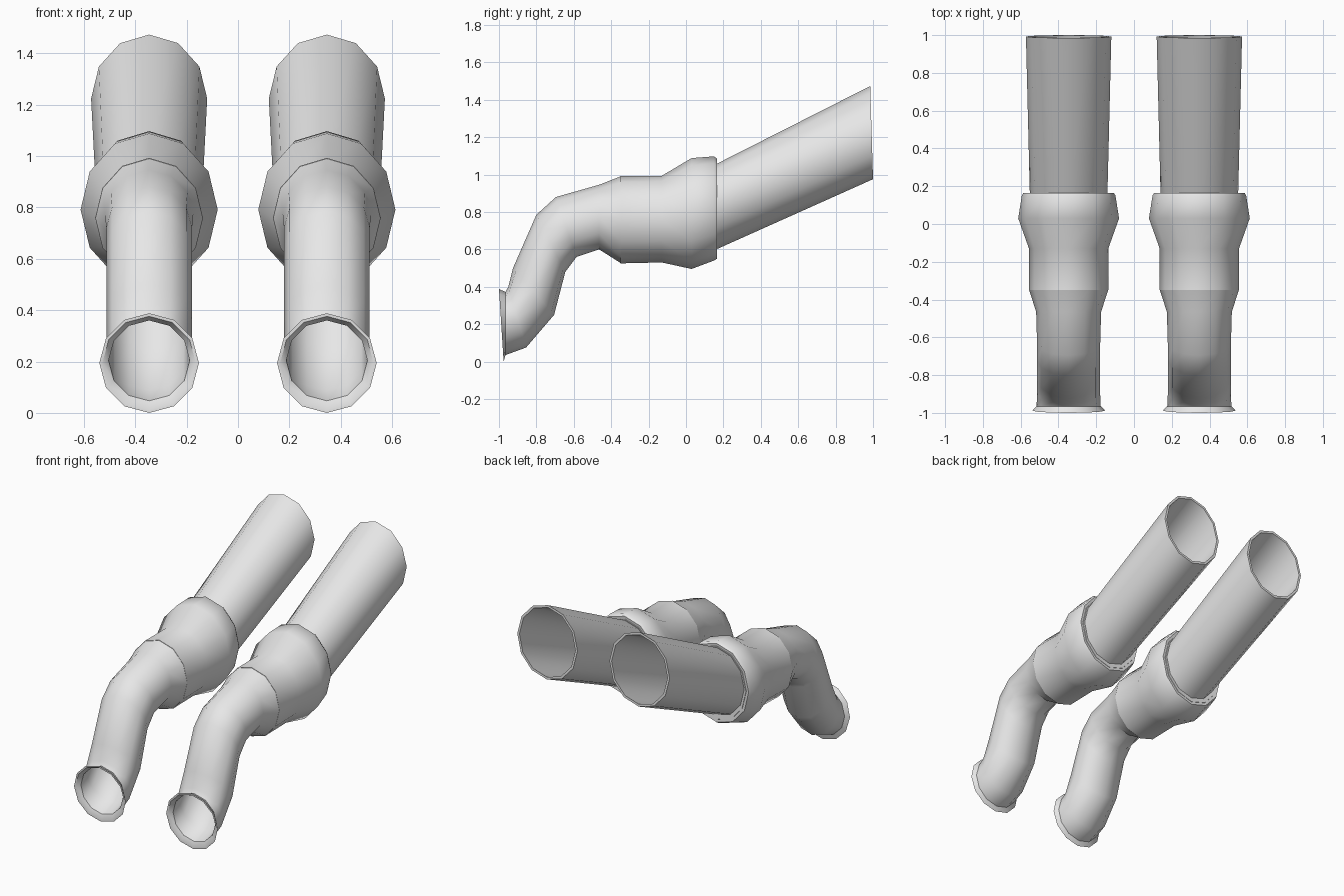
import bpy, bmesh
from math import sin, cos, tau, radians
from mathutils import Vector

SIDES = 12
CENTRE_X = 0.346

cube = bpy.data.objects.get("Cube")
if cube:
    bpy.data.objects.remove(cube, do_unlink=True)

metal = bpy.data.materials.new("light grey metal")
metal.use_nodes = True
grey = (0.8, 0.8, 0.8, 1)
metal.diffuse_color = grey
metal.node_tree.nodes["Principled BSDF"].inputs["Base Color"].default_value = grey


def ring(bm, x, top, bottom, half_width, wall=0):
    """Elliptical ring spanning a top and bottom (y, z) point."""
    top, bottom = Vector((x, *top)), Vector((x, *bottom))
    mid, up = (top + bottom) / 2, (top - bottom) / 2
    up = up * (1 - wall / up.length)
    side = Vector((half_width - wall, 0, 0))
    angles = [tau * i / SIDES for i in range(SIDES)]
    return [bm.verts.new(mid + up * cos(a) + side * sin(a)) for a in angles]


def tube(name, x, sections, wall):
    """Hollow pipe lofted through the sections, with an inner lining."""
    bm = bmesh.new()
    loops = [ring(bm, x, *s) for s in sections]
    loops += [ring(bm, x, *s, wall) for s in reversed(sections)]
    for a, b in zip(loops, loops[1:] + loops[:1]):
        for i in range(SIDES):
            j = (i + 1) % SIDES
            bm.faces.new((a[i], a[j], b[j], b[i]))
    bmesh.ops.recalc_face_normals(bm, faces=bm.faces)
    mesh = bpy.data.meshes.new(name)
    bm.to_mesh(mesh)
    bm.free()
    mesh.materials.append(metal)
    obj = bpy.data.objects.new(name, mesh)
    bpy.context.collection.objects.link(obj)
    bpy.ops.object.select_all(action='DESELECT')
    obj.select_set(True)
    bpy.context.view_layer.objects.active = obj
    bpy.ops.object.shade_smooth_by_angle(angle=radians(42))


# Sections: top (y, z), bottom (y, z), half width
front_pipe = [
    ((-1.0, 0.388), (-0.975, 0.0), 0.194),
    ((-0.965, 0.372), (-0.965, 0.035), 0.17),
    ((-0.95, 0.40), (-0.855, 0.075), 0.167),
    ((-0.925, 0.50), (-0.705, 0.25), 0.167),
    ((-0.80, 0.785), (-0.645, 0.48), 0.167),
    ((-0.695, 0.88), (-0.585, 0.56), 0.167),
    ((-0.465, 0.945), (-0.465, 0.60), 0.172),
    ((-0.35, 0.99), (-0.35, 0.527), 0.209),
]
muffler = [
    ((-0.35, 0.993), (-0.35, 0.525), 0.21),
    ((-0.13, 0.993), (-0.13, 0.53), 0.21),
    ((0.03, 1.088), (0.03, 0.495), 0.267),
    ((0.15, 1.097), (0.15, 0.54), 0.248),
    ((0.165, 1.085), (0.165, 0.55), 0.24),
    ((0.16, 1.04), (0.16, 0.61), 0.2),
]
tail_pipe = [
    ((0.14, 1.045), (0.14, 0.59), 0.205),
    ((0.985, 1.473), (1.0, 0.975), 0.226),
]

for side, x in (("left", CENTRE_X), ("right", -CENTRE_X)):
    tube(side + "_front_pipe", x, front_pipe, 0.012)
    tube(side + "_muffler", x, muffler, 0.02)
    tube(side + "_tail_pipe", x, tail_pipe, 0.016)
